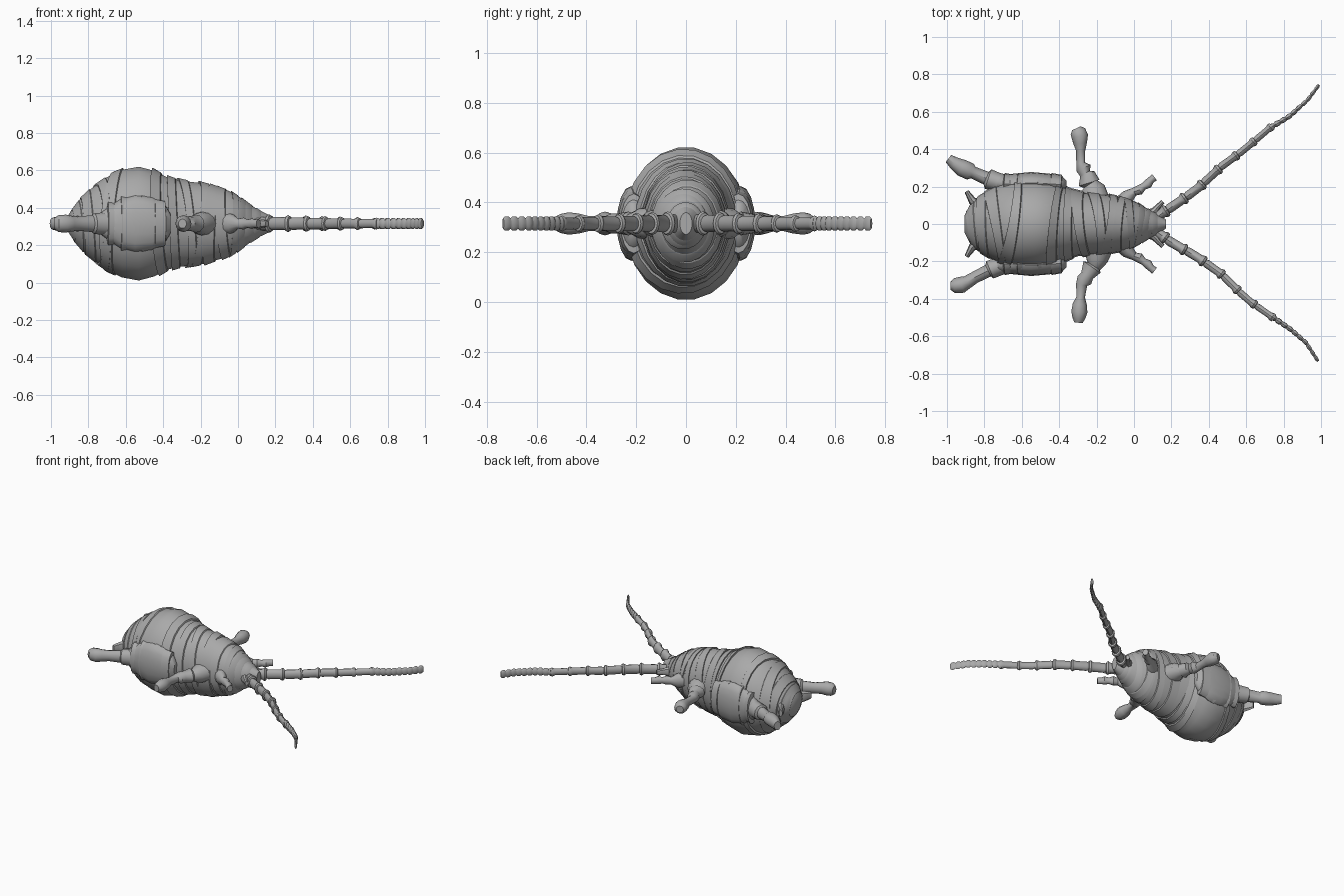
import bpy, bmesh, math, random
from mathutils import Vector

random.seed(4)
if "Cube" in bpy.data.objects:
    bpy.data.objects.remove(bpy.data.objects["Cube"])

AXIS_Z = 0.315
shell = bpy.data.materials.new("shell grey")
shell.use_nodes = True
GREY = (0.4, 0.4, 0.4, 1)
shell.diffuse_color = GREY
shell.node_tree.nodes["Principled BSDF"].inputs["Base Color"].default_value = GREY


def loft(name, rings, angle=30):
    """Skin a list of point rings, close both ends."""
    bm = bmesh.new()
    loops = [[bm.verts.new(p) for p in ring] for ring in rings]
    n = len(loops[0])
    for a, b in zip(loops, loops[1:]):
        for i in range(n):
            j = (i + 1) % n
            bm.faces.new((a[i], a[j], b[j], b[i]))
    bm.faces.new(loops[0][::-1])
    bm.faces.new(loops[-1])
    bmesh.ops.recalc_face_normals(bm, faces=bm.faces)
    mesh = bpy.data.meshes.new(name)
    bm.to_mesh(mesh)
    bm.free()
    mesh.materials.append(shell)
    obj = bpy.data.objects.new(name, mesh)
    bpy.context.collection.objects.link(obj)
    bpy.ops.object.select_all(action='DESELECT')
    obj.select_set(True)
    bpy.context.view_layer.objects.active = obj
    bpy.ops.object.shade_smooth_by_angle(angle=math.radians(angle))
    return obj


# Body outline: x, half width, half height
BODY = [(-0.905, .05, .05), (-0.88, .10, .09), (-0.84, .14, .14), (-0.8, .17, .18),
        (-0.7, .225, .255), (-0.62, .245, .295), (-0.53, .25, .312), (-0.45, .24, .29),
        (-0.37, .2, .25), (-0.3, .175, .235), (-0.18, .165, .22), (-0.05, .145, .18),
        (0.01, .12, .145), (0.07, .085, .1), (0.12, .06, .07), (0.17, .025, .045)]


def outline(x):
    for a, b in zip(BODY, BODY[1:]):
        if x <= b[0]:
            t = max(0, (x - a[0]) / (b[0] - a[0]))
            return a[1] + t * (b[1] - a[1]), a[2] + t * (b[2] - a[2])
    return BODY[-1][1:]


def body_ring(x, scale, tilt_y=0, tilt_z=0, sides=22):
    ring = []
    for i in range(sides):
        a = math.tau * i / sides
        w, h = outline(x)
        sx = x + tilt_y * w * math.cos(a) + tilt_z * h * math.sin(a)
        sx = max(-0.905, min(0.17, sx))
        w, h = outline(sx)
        ring.append((sx, w * scale * math.cos(a), AXIS_Z + h * scale * math.sin(a)))
    return ring


loft("body", [body_ring(b[0], 0.985) for b in BODY], 40)

# Overlapping, slightly skewed shell plates with raised rims
PLATES = [(-0.86, .05), (-0.8, .06), (-0.73, .06), (-0.66, .06), (-0.41, .05),
          (-0.34, .05), (-0.27, .06), (-0.2, .06), (-0.13, .06), (-0.07, .05),
          (-0.02, .04), (0.03, .04), (0.075, .03), (0.11, .03)]
for k, (x, length) in enumerate(PLATES):
    ty = random.uniform(-0.25, 0.25)
    tz = random.uniform(-0.12, 0.12)
    loft(f"shell_plate_{k + 1}", [
        body_ring(x - length / 2, 0.95, ty, tz),
        body_ring(x - length / 2, 1.03, ty, tz),
        body_ring(x + length / 3, 1.015, ty * .6, tz),
        body_ring(x + length / 2, 0.95, ty * .6, tz)])


def limb(name, path, sides=12):
    """Tube through (x, y, half width, half height) stations in the axis plane."""
    pts = [Vector((p[0], p[1], AXIS_Z)) for p in path]
    rings = []
    for i, p in enumerate(path):
        d = (pts[min(i + 1, len(pts) - 1)] - pts[max(i - 1, 0)]).normalized()
        side = Vector((-d.y, d.x, 0))
        rings.append([pts[i] + side * p[2] * math.cos(a) + Vector((0, 0, p[3] * math.sin(a)))
                      for a in (math.tau * s / sides for s in range(sides))])
    return loft(name, rings, 35)


def along(points, t):
    """Point at fraction t of a polyline, by x-y distance."""
    vs = [Vector(p) for p in points]
    left = t * sum((b - a).length for a, b in zip(vs, vs[1:]))
    for a, b in zip(vs, vs[1:]):
        if left <= (b - a).length:
            return a.lerp(b, left / (b - a).length)
        left -= (b - a).length
    return vs[-1]


# Antennae: knobbly jointed stalk, then a flattened beaded lash
STALK = {"left": [(.08, .01), (.2, .09), (.33, .18), (.47, .31), (.58, .39), (.74, .525)],
         "right": [(.08, -.01), (.2, -.1), (.33, -.17), (.47, -.27), (.6, -.4), (.75, -.505)]}
LASH = {"left": [(.72, .51), (.83, .575), (.93, .665), (.99, .745)],
        "right": [(.73, -.49), (.84, -.565), (.92, -.635), (.985, -.735)]}
for side in STALK:
    stations = []
    joints = 7
    for j in range(joints):
        for f, grow in ((0, .8), (.12, .95), (.75, .95), (.9, 1.3), (1, 1.15)):
            t = (j + f * .98) / joints
            x, y = along(STALK[side], t)
            r = .036 - .014 * t
            stations.append((x, y, r * .8 * grow, r * grow * 1.1))
    limb(f"{side}_antenna_stalk", stations)
    beads = []
    for j in range(10):
        for f, grow in ((0, .72), (.25, 1), (.7, 1), (.97, .72)):
            t = (j + f) / 10
            x, y = along(LASH[side], t)
            beads.append((x, y, (.016 - .007 * t) * grow, .029 * grow))
    limb(f"{side}_antenna_lash", beads)

# Hind legs: broad thigh plates lying on the flank, then a clubbed shin
for side, s in (("left", 1), ("right", -1)):
    limb(f"{side}_hind_thigh", [
        (-.36, s * .21, .02, .05), (-.39, s * .21, .05, .10), (-.46, s * .215, .055, .14),
        (-.55, s * .22, .058, .15), (-.63, s * .215, .055, .13), (-.69, s * .215, .05, .09),
        (-.73, s * .22, .04, .06)], 16)
    for k, (x, r) in enumerate(((-.42, .13), (-.49, .15), (-.6, .145), (-.67, .115))):
        limb(f"{side}_thigh_plate_{k + 1}", [
            (x - .03, s * .215, .035, r * .75), (x - .025, s * .215, .058, r),
            (x + .03, s * .21, .053, r * .92), (x + .035, s * .21, .03, r * .6)], 16)
limb("left_hind_shin", [(-.68, .21, .05, .07), (-.73, .225, .05, .06), (-.78, .24, .055, .055),
                        (-.79, .245, .036, .045), (-.86, .275, .033, .038),
                        (-.875, .28, .046, .046), (-.92, .3, .046, .046),
                        (-.96, .325, .035, .04), (-.992, .35, .024, .032)])
limb("right_hind_shin", [(-.66, -.21, .05, .07), (-.72, -.225, .05, .06), (-.77, -.245, .05, .055),
                         (-.78, -.25, .034, .045), (-.85, -.285, .032, .038),
                         (-.89, -.31, .035, .042), (-.92, -.325, .044, .048),
                         (-.96, -.33, .04, .045), (-.98, -.33, .022, .03)])

# Middle legs: stacked joints ending in a rounded foot
limb("left_middle_leg", [(-.2, .1, .08, .07), (-.22, .19, .065, .06), (-.235, .215, .04, .04),
                         (-.24, .22, .058, .048), (-.25, .265, .042, .04), (-.262, .27, .03, .035),
                         (-.27, .3, .042, .04), (-.285, .325, .024, .03), (-.285, .39, .024, .03),
                         (-.288, .43, .036, .04), (-.29, .47, .045, .045),
                         (-.3, .495, .042, .04), (-.308, .512, .025, .025)])
limb("right_middle_leg", [(-.18, -.1, .08, .07), (-.2, -.19, .06, .06), (-.215, -.225, .04, .04),
                          (-.225, -.23, .055, .048), (-.25, -.275, .036, .04),
                          (-.265, -.3, .042, .04), (-.28, -.325, .03, .03),
                          (-.285, -.39, .023, .03), (-.29, -.43, .038, .04),
                          (-.292, -.47, .043, .045), (-.295, -.505, .034, .038),
                          (-.297, -.528, .022, .025)])

# Front legs, mouth feelers and tail prongs
for side, s in (("left", 1), ("right", -1)):
    limb(f"{side}_front_leg", [(-.07, s * .1, .05, .06), (-.03, s * .15, .036, .05),
                               (.0, s * .172, .022, .026), (.03, s * .182, .026, .032),
                               (.05, s * .2, .019, .022), (.075, s * .215, .025, .028),
                               (.09, s * .235, .019, .022), (.11, s * .25, .02, .024)])
    limb(f"{side}_mouth_feeler", [(.06, s * .04, .03, .035), (.11, s * .07, .02, .03),
                                  (.13, s * .095, .014, .022), (.155, s * .12, .012, .018)], 8)
    limb(f"{side}_tail_prong", [(-.83, s * .1, .03, .05), (-.865, s * .125, .022, .04),
                                (-.88, s * .15, .016, .034), (-.895, s * .175, .012, .026)], 8)
